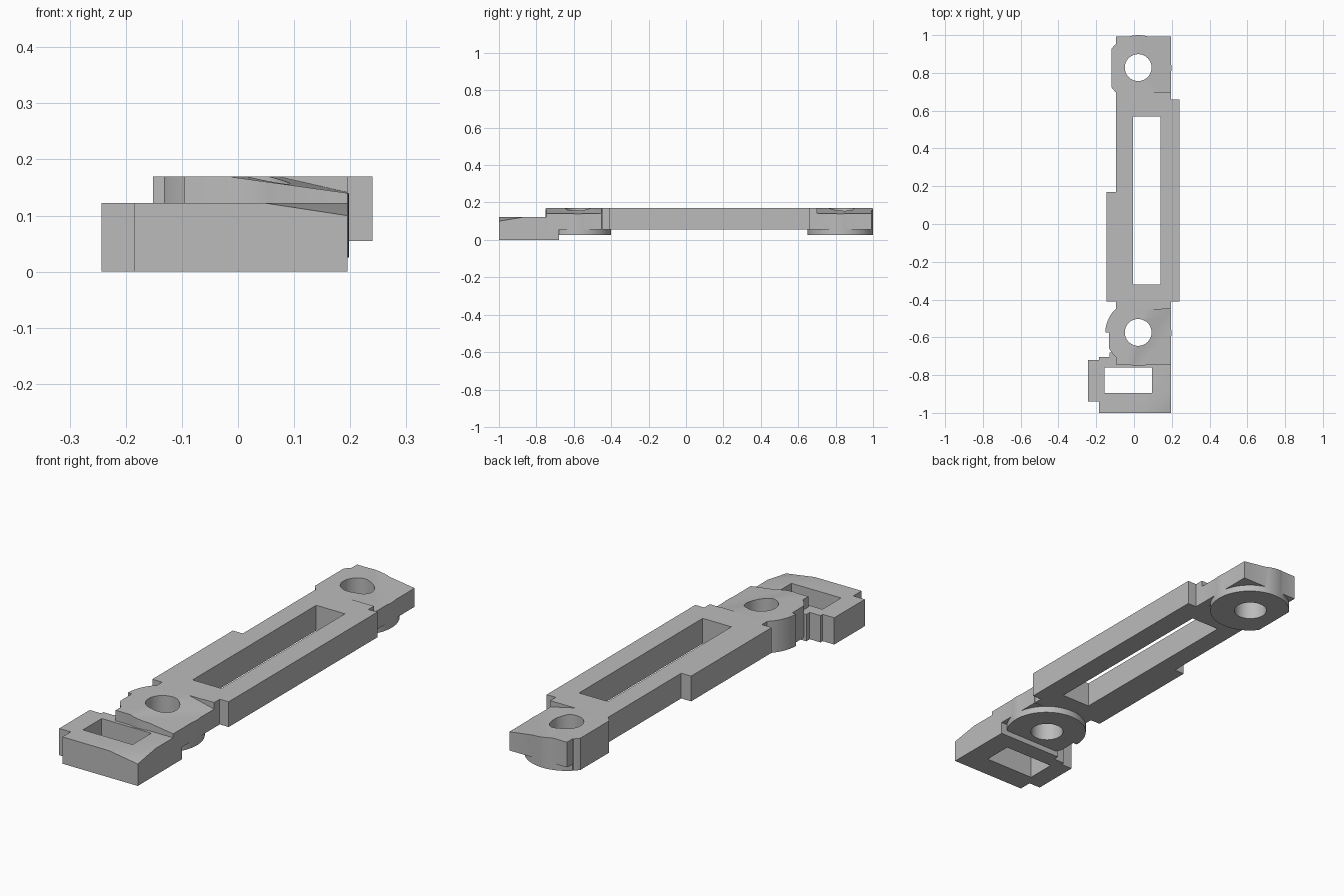
import bpy, bmesh, math
from mathutils import Vector

cube = bpy.data.objects.get("Cube")
if cube:
    bpy.data.objects.remove(cube, do_unlink=True)

grey = bpy.data.materials.new("plain_grey")
grey.use_nodes = True
colour = (0.5, 0.5, 0.5, 1)
grey.diffuse_color = colour
for node in grey.node_tree.nodes:
    if node.type == 'BSDF_PRINCIPLED':
        node.inputs["Base Color"].default_value = colour


def add_object(name, bm):
    bmesh.ops.recalc_face_normals(bm, faces=bm.faces)
    mesh = bpy.data.meshes.new(name)
    bm.to_mesh(mesh)
    bm.free()
    mesh.materials.append(grey)
    obj = bpy.data.objects.new(name, mesh)
    bpy.context.collection.objects.link(obj)
    return obj


def plate(name, outline, low, high):
    """Extrude a flat outline upwards."""
    bm = bmesh.new()
    face = bm.faces.new([bm.verts.new((x, y, low)) for x, y in outline])
    grown = bmesh.ops.extrude_face_region(bm, geom=[face])
    verts = [v for v in grown["geom"] if isinstance(v, bmesh.types.BMVert)]
    bmesh.ops.translate(bm, verts=verts, vec=(0, 0, high - low))
    return add_object(name, bm)


def box(name, x0, x1, y0, y1, low, high):
    return plate(name, [(x0, y0), (x1, y0), (x1, y1), (x0, y1)], low, high)


def disc(name, x, y, radius, low, high, sides=64):
    angles = [math.tau * i / sides for i in range(sides)]
    return plate(name, [(x + radius * math.cos(a), y + radius * math.sin(a))
                        for a in angles], low, high)


def hull(name, points):
    bm = bmesh.new()
    for p in points:
        bm.verts.new(p)
    bmesh.ops.convex_hull(bm, input=bm.verts)
    return add_object(name, bm)


def combine(obj, other, operation='DIFFERENCE'):
    """Apply a boolean and remove the helper."""
    other.hide_render = True
    mod = obj.modifiers.new("join", 'BOOLEAN')
    mod.operation = operation
    mod.solver = 'EXACT'
    mod.object = other
    graph = bpy.context.evaluated_depsgraph_get()
    mesh = bpy.data.meshes.new_from_object(obj.evaluated_get(graph))
    obj.modifiers.clear()
    obj.data = mesh
    bpy.data.objects.remove(other, do_unlink=True)


TOP, BASE, RIGHT = 0.17, 0.055, 0.195

# Long slotted frame with stepped sides
frame = plate("slotted_frame", [
    (-0.095, -0.45), (RIGHT, -0.45), (RIGHT, -0.41), (0.24, -0.41),
    (0.24, 0.66), (RIGHT, 0.66), (RIGHT, 0.70), (-0.095, 0.70),
    (-0.095, 0.17), (-0.145, 0.17), (-0.145, -0.41), (-0.095, -0.41)], BASE, TOP)
combine(frame, box("slot_cutter", -0.005, 0.14, -0.32, 0.57, 0, 0.3))


# Pivot boss: round foot, square shoulder, sloping pad and a through hole
def boss(name, cy, outward):
    obj = disc(name, 0.023, cy, 0.175, 0.025, TOP)
    near, far = cy + outward * 0.125 * -1, cy + outward * 0.168
    combine(obj, box("shoulder", -0.095, RIGHT, min(near, far), max(near, far),
                     BASE, TOP), 'UNION')
    far += outward * 0.02
    pad = []
    for x, y in ((0.07, near), (-0.02, far)):
        pad += [(x, y, TOP), (x, y, 0.25), (0.21, y, 0.138), (0.21, y, 0.25)]
    combine(obj, hull("pad_cutter", pad))
    combine(obj, disc("hole_cutter", 0.022, cy + 0.003, 0.071, -0.1, 0.3))
    return obj


rear_boss = boss("rear_pivot_boss", 0.825, 1)
combine(rear_boss, box("side_cutter", -0.3, -0.118, 0.5, 1.2, -0.1, 0.3))
combine(rear_boss, box("corner_cutter", -0.3, -0.095, 0.95, 1.2, -0.1, 0.3))
front_boss = boss("front_pivot_boss", -0.577, -1)
combine(front_boss, box("side_cutter", -0.3, -0.132, -0.9, -0.575, -0.1, 0.3))

# Low end block with a stepped side, window and dipped corner
end_block = plate("end_block", [
    (-0.185, -1), (RIGHT, -1), (RIGHT, -0.68), (-0.13, -0.68),
    (-0.13, -0.705), (-0.185, -0.705), (-0.185, -0.72), (-0.243, -0.72),
    (-0.243, -0.94), (-0.185, -0.94)], 0, 0.122)
combine(end_block, box("window_cutter", -0.155, 0.095, -0.895, -0.76, -0.1, 0.3))
a, b = Vector((0.05, -1, 0.122)), Vector((RIGHT, -0.87, 0.122))
c = Vector((RIGHT, -1, 0.1))
corner = [c + (p - c) * 1.0 for p in (a, b)]
middle = (a + b) / 2
lower = [middle + (p - middle) * 2 for p in (a, b)] + [middle + (c - middle) * 2]
combine(end_block, hull("dip_cutter", lower + [p + Vector((0, 0, 0.1)) for p in lower]))

# Smooth round walls, keep sharp edges
bpy.ops.object.select_all(action='DESELECT')
for obj in (frame, rear_boss, front_boss, end_block):
    obj.select_set(True)
bpy.context.view_layer.objects.active = frame
bpy.ops.object.shade_smooth_by_angle(angle=math.radians(25))
